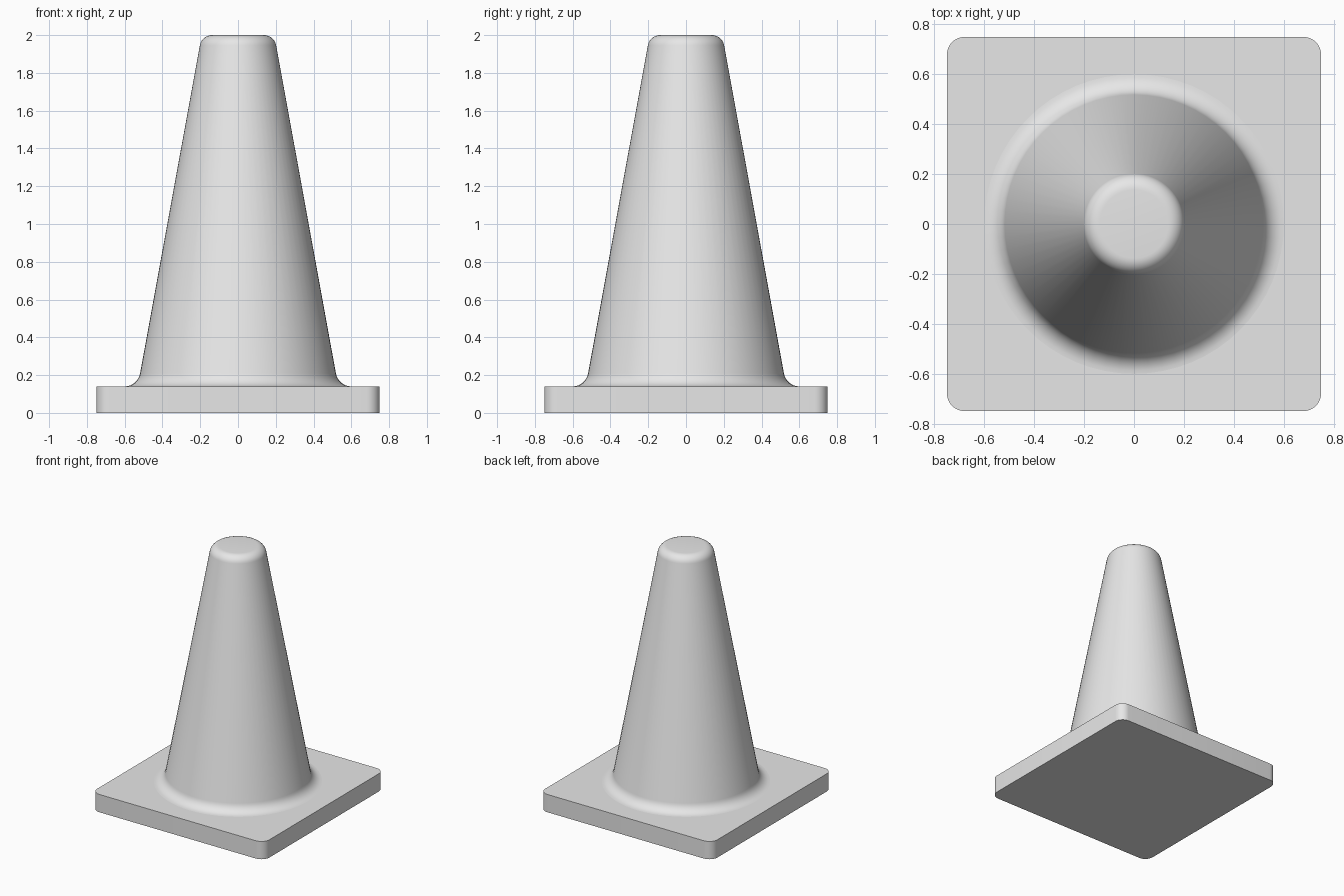
import bpy
import bmesh
from math import cos, sin, pi, radians
from mathutils import Vector

cube = bpy.data.objects.get("Cube")
if cube:
    bpy.data.objects.remove(cube, do_unlink=True)

HALF, THICK, HEIGHT = 0.75, 0.14, 2.0
SIDES = 64

grey = bpy.data.materials.new("plain_grey")
colour = (0.8, 0.8, 0.8, 1)
grey.diffuse_color = colour
grey.use_nodes = True
grey.node_tree.nodes["Principled BSDF"].inputs["Base Color"].default_value = colour


def finish(bm, name):
    """Turn a bmesh into a shaded, coloured object."""
    bmesh.ops.recalc_face_normals(bm, faces=bm.faces)
    mesh = bpy.data.meshes.new(name)
    bm.to_mesh(mesh)
    bm.free()
    mesh.materials.append(grey)
    obj = bpy.data.objects.new(name, mesh)
    bpy.context.collection.objects.link(obj)
    bpy.ops.object.select_all(action='DESELECT')
    obj.select_set(True)
    bpy.context.view_layer.objects.active = obj
    bpy.ops.object.shade_smooth_by_angle(angle=radians(40))
    return obj


def fillet(before, corner, after, length, steps=8):
    """Points of a circular arc that rounds a profile corner."""
    u = (before - corner).normalized()
    v = (after - corner).normalized()
    half = u.angle(v) / 2
    centre = corner + (u + v).normalized() * (length / cos(half))
    a, b = corner + u * length - centre, corner + v * length - centre
    sweep = a.angle(b)
    return [centre + (a * sin(sweep * (1 - i / steps)) + b * sin(sweep * i / steps)) / sin(sweep)
            for i in range(steps + 1)]


# Square base plate with rounded upright corners
bm = bmesh.new()
bmesh.ops.create_cube(bm, size=1)
bmesh.ops.scale(bm, vec=(2 * HALF, 2 * HALF, THICK), verts=bm.verts)
bmesh.ops.translate(bm, vec=(0, 0, THICK / 2), verts=bm.verts)
upright = [e for e in bm.edges if abs(e.verts[0].co.z - e.verts[1].co.z) > THICK / 2]
bmesh.ops.bevel(bm, geom=upright, offset=0.07, segments=8, profile=0.5, affect='EDGES')
finish(bm, "base_plate")

# Tapered body: rounded top rim, straight side, flared foot
axis = Vector((0, HEIGHT))
rim = Vector((0.192, HEIGHT))
foot = Vector((0.531, THICK))
outer = Vector((HALF, THICK))
profile = [axis] + fillet(axis, rim, foot, 0.055) + fillet(rim, foot, outer, 0.07)

bm = bmesh.new()
verts = [bm.verts.new((p.x, 0, p.y)) for p in profile]
edges = [bm.edges.new(pair) for pair in zip(verts, verts[1:])]
bmesh.ops.spin(bm, geom=verts + edges, cent=(0, 0, 0), axis=(0, 0, 1),
               angle=2 * pi, steps=SIDES, use_merge=True)
bmesh.ops.remove_doubles(bm, verts=bm.verts, dist=0.0005)
body = finish(bm, "cone_body")

# Make sure the open shell faces outward
if body.data.polygons[0].normal.dot(body.data.polygons[0].center - Vector((0, 0, 1))) < 0:
    body.data.flip_normals()
